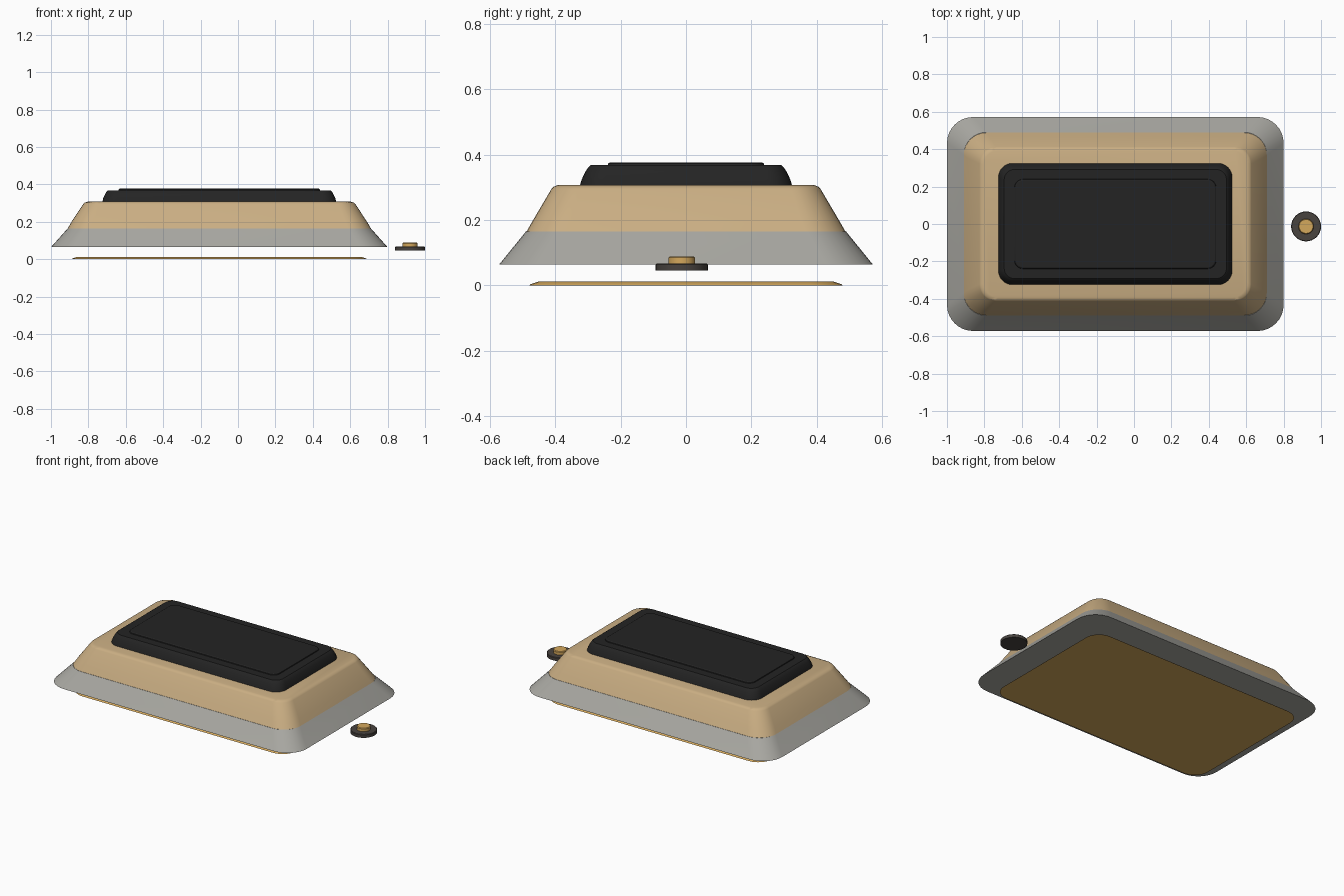
import bpy, bmesh, math

if "Cube" in bpy.data.objects:
    bpy.data.objects.remove(bpy.data.objects["Cube"])


def material(name, rgb):
    # sRGB 0-255 to linear
    m = bpy.data.materials.new(name)
    lin = [((c / 255 + 0.055) / 1.055) ** 2.4 for c in rgb]
    m.diffuse_color = (*lin, 1)
    m.use_nodes = True
    m.node_tree.nodes["Principled BSDF"].inputs["Base Color"].default_value = m.diffuse_color
    return m


GREY = material("warm grey", (168, 167, 161))
TAN = material("tan", (202, 174, 131))
BLACK = material("soft black", (36, 36, 36))
GOLD = material("gold", (212, 168, 92))
DARK = material("dark brown grey", (72, 67, 63))


def rounded_rect(hx, hy, r, n=8):
    pts = []
    for k, (sx, sy) in enumerate([(1, 1), (-1, 1), (-1, -1), (1, -1)]):
        for i in range(n + 1):
            a = math.pi / 2 * (k + i / n)
            pts.append((sx * (hx - r) + r * math.cos(a),
                        sy * (hy - r) + r * math.sin(a)))
    return pts


def loft(name, mat, centre, layers):
    """Closed solid through rounded outlines: (z, half x, half y, corner radius)."""
    bm = bmesh.new()
    rings = [[bm.verts.new((x, y, z)) for x, y in rounded_rect(hx, hy, r)]
             for z, hx, hy, r in layers]
    for a, b in zip(rings, rings[1:]):
        for i in range(len(a)):
            j = (i + 1) % len(a)
            bm.faces.new((a[i], a[j], b[j], b[i]))
    bm.faces.new(rings[0][::-1])
    bm.faces.new(rings[-1])
    bmesh.ops.remove_doubles(bm, verts=bm.verts, dist=1e-5)
    me = bpy.data.meshes.new(name)
    bm.to_mesh(me)
    bm.free()
    me.materials.append(mat)
    ob = bpy.data.objects.new(name, me)
    ob.location = (*centre, 0)
    bpy.context.collection.objects.link(ob)
    bpy.ops.object.select_all(action='DESELECT')
    ob.select_set(True)
    bpy.context.view_layer.objects.active = ob
    bpy.ops.object.shade_smooth_by_angle(angle=math.radians(30))
    return ob


BODY = (-0.1, 0.0)
KNOB = (0.92, -0.013)

# Floating base plate with chamfered upper edge
loft("base_plate", GOLD, BODY, [(0.0, 0.79, 0.48, 0.10), (0.003, 0.787, 0.477, 0.10),
                                (0.012, 0.762, 0.45, 0.08)])
# Sloping lower skirt
loft("lower_skirt", GREY, BODY, [(0.064, 0.90, 0.572, 0.14), (0.165, 0.81, 0.49, 0.12)])
# Upper housing with a softened top rim
loft("upper_housing", TAN, BODY, [(0.165, 0.81, 0.488, 0.12), (0.20, 0.79, 0.468, 0.115),
                                  (0.295, 0.727, 0.412, 0.09), (0.302, 0.72, 0.406, 0.085),
                                  (0.307, 0.705, 0.392, 0.08)])
# Raised dark pad and its thin centre panel
loft("top_pad", BLACK, BODY, [(0.305, 0.625, 0.325, 0.075), (0.325, 0.621, 0.319, 0.072),
                              (0.348, 0.61, 0.308, 0.065), (0.362, 0.602, 0.299, 0.06),
                              (0.368, 0.594, 0.292, 0.055)])
loft("top_panel", BLACK, BODY, [(0.366, 0.54, 0.24, 0.045), (0.373, 0.538, 0.238, 0.045),
                                (0.377, 0.532, 0.232, 0.04)])

# Separate round button: dark disc with a gold cap
loft("button_disc", DARK, KNOB, [(0.045, 0.08, 0.08, 0.08), (0.064, 0.08, 0.08, 0.08),
                                 (0.067, 0.077, 0.077, 0.077)])
loft("button_cap", GOLD, KNOB, [(0.066, 0.041, 0.041, 0.041), (0.085, 0.041, 0.041, 0.041),
                                (0.089, 0.037, 0.037, 0.037)])
